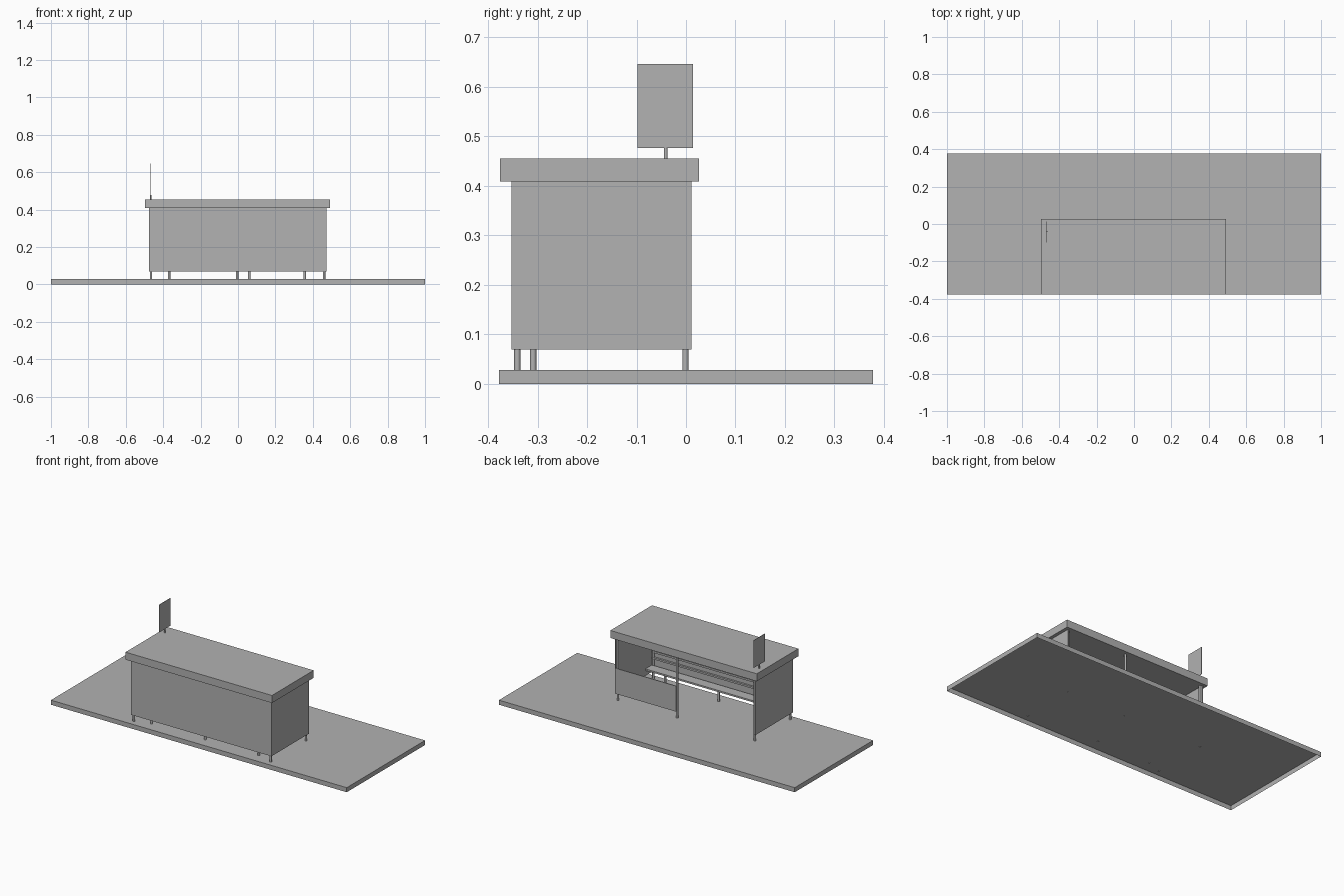
import bpy, bmesh, math
from mathutils import Matrix, Vector

cube = bpy.data.objects.get("Cube")
if cube:
    bpy.data.objects.remove(cube, do_unlink=True)

# One plain grey for everything
grey = bpy.data.materials.new("plain grey")
grey.use_nodes = True
COLOR = (0.445, 0.445, 0.445, 1)
grey.diffuse_color = COLOR
grey.node_tree.nodes["Principled BSDF"].inputs["Base Color"].default_value = COLOR


def finish(name, bm):
    mesh = bpy.data.meshes.new(name)
    bm.to_mesh(mesh)
    bm.free()
    mesh.materials.append(grey)
    obj = bpy.data.objects.new(name, mesh)
    bpy.context.collection.objects.link(obj)
    return obj


def box(name, x, y, z, open_bottom=False):
    """Box spanning the (min, max) pairs x, y, z."""
    bm = bmesh.new()
    size = [b - a for a, b in (x, y, z)]
    mid = [(a + b) / 2 for a, b in (x, y, z)]
    bmesh.ops.create_cube(bm, size=1, matrix=Matrix.Translation(mid) @ Matrix.Diagonal((*size, 1)))
    if open_bottom:
        bm.normal_update()
        bottom = [f for f in bm.faces if f.normal.z < -0.5]
        bmesh.ops.delete(bm, geom=bottom, context='FACES_ONLY')
    return finish(name, bm)


def post(name, x, y, z0, z1, r=0.0065):
    """Upright round post."""
    bm = bmesh.new()
    bmesh.ops.create_cone(bm, cap_ends=True, segments=12, radius1=r, radius2=r, depth=z1 - z0,
                          matrix=Matrix.Translation((x, y, (z0 + z1) / 2)))
    for f in bm.faces:
        f.smooth = len(f.verts) == 4
    for e in bm.edges:
        e.smooth = all(len(f.verts) == 4 for f in e.link_faces)
    return finish(name, bm)


# Platform slab, hollow underneath, and the flat roof
BASE, EAVES, ROOF = 0.028, 0.409, 0.455
box("platform", (-1, 1), (-0.378, 0.378), (0, BASE), open_bottom=True)
box("roof", (-0.497, 0.493), (-0.376, 0.026), (EAVES, ROOF))

# Wall panels: full front and ends, low panel on half of the open back
LEFT, RIGHT, FRONT, BACK, SILL, T = 0.473, -0.477, -0.353, 0.011, 0.069, 0.005
box("front_wall", (RIGHT, LEFT), (FRONT, FRONT + T), (SILL, EAVES))
box("left_end_wall", (LEFT - T, LEFT), (FRONT + T, BACK), (SILL, EAVES))
box("right_end_wall", (RIGHT, RIGHT + T), (FRONT + T, BACK), (SILL, EAVES))
box("back_low_wall", (0.06, LEFT - T), (BACK - T, BACK), (SILL, 0.225))

# Posts holding the roof
for name, x, y in (("front_left_post", 0.460, -0.341), ("front_right_post", -0.465, -0.341),
                   ("back_left_post", 0.460, -0.001), ("back_middle_post", 0.060, -0.001),
                   ("back_right_post", -0.465, -0.001)):
    post(name, x, y, BASE - 0.001, EAVES)

# Bench with three legs and backrest rails
box("bench_seat", (RIGHT + T, LEFT - T), (-0.340, -0.277), (0.101, 0.111))
for i, x in enumerate((-0.368, -0.005, 0.357)):
    post(f"bench_leg_{i + 1}", x, -0.309, BASE - 0.001, 0.101)
for i, z in enumerate((0.150, 0.190)):
    box(f"backrest_rail_{i + 1}", (RIGHT + T, LEFT - T), (-0.348, -0.336), (z, z + 0.011))

# Roof sign: thin plate on a short pole
post("sign_pole", -0.466, -0.041, ROOF, 0.477, r=0.0035)
box("sign_plate", (-0.467, -0.465), (-0.098, 0.014), (0.477, 0.646))
